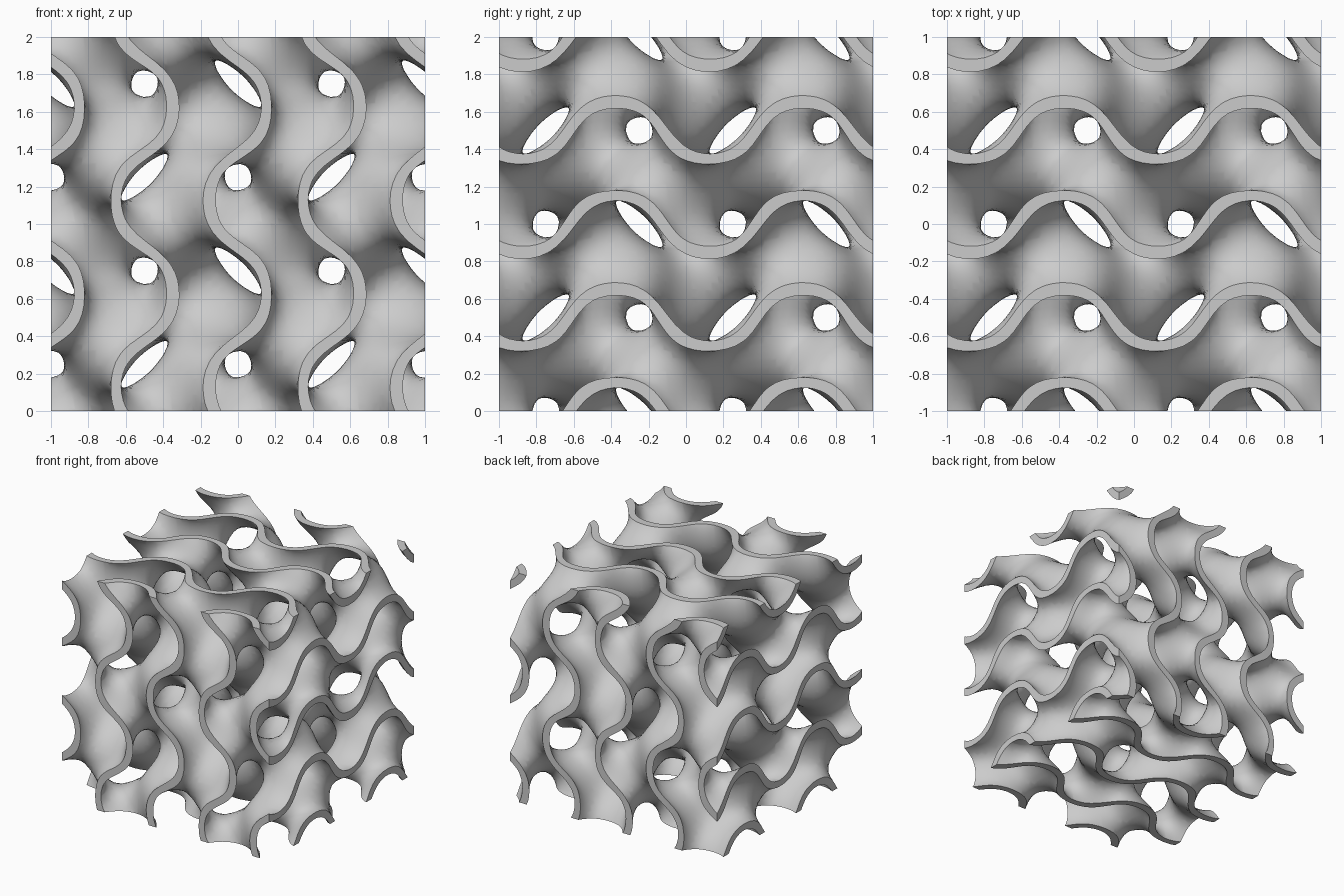
import bpy, bmesh
from math import sin, cos, tau
from mathutils import Vector

if "Cube" in bpy.data.objects:
    bpy.data.objects.remove(bpy.data.objects["Cube"], do_unlink=True)

STEP = 0.04          # sampling distance
COUNT = 57           # samples per axis, reaching past the block on all sides
START = -1.13
WALL = 0.055         # sheet thickness


def field(p):
    """Triply periodic function whose zero level is the middle of the sheet."""
    (a, b, c), (u, v, w) = [[f(tau * k) for k in p] for f in (sin, cos)]
    return a * v + b * w + c * u + u * v * w - a * b * c


def gradient(p):
    (a, b, c), (u, v, w) = [[f(tau * k) for k in p] for f in (sin, cos)]
    return tau * Vector((u * v - c * a - a * v * w - u * b * c,
                         v * w - a * b - b * u * w - v * a * c,
                         w * u - b * c - c * u * v - w * a * b))


def settle(p):
    """Move a point onto the zero level."""
    for _ in range(4):
        g = gradient(p)
        move = g * (field(p) / max(g.length_squared, 1.0))
        if move.length > STEP / 2:
            move.length = STEP / 2
        p = p - move
    return p


def place(i, j, k):
    return Vector((START + i * STEP, START + j * STEP, START + k * STEP))


def middle_sheet():
    """One vertex per crossed cell, one quad per crossed grid edge."""
    bm = bmesh.new()
    span = range(COUNT + 1)
    value = {(i, j, k): field(place(i, j, k)) for i in span for j in span for k in span}
    cells = {}

    def cell_vertex(c):
        if c not in cells:
            cells[c] = bm.verts.new(settle(place(*c) + Vector((STEP, STEP, STEP)) / 2))
        return cells[c]

    for p, f in value.items():
        for axis in range(3):
            q = list(p)
            q[axis] += 1
            g = value.get(tuple(q))
            if g is None or (f > 0) == (g > 0):
                continue
            s, t = (axis + 1) % 3, (axis + 2) % 3
            if min(p[s], p[t]) < 1 or max(p[s], p[t]) >= COUNT:
                continue
            ring = []
            for ds, dt in ((1, 1), (0, 1), (0, 0), (1, 0)):
                c = list(p)
                c[s] -= ds
                c[t] -= dt
                ring.append(cell_vertex(tuple(c)))
            bm.faces.new(ring if f > 0 else ring[::-1])
    return bm


def thicken(bm):
    """Offset the sheet to both sides and close its outer rim."""
    sheet, rim = list(bm.faces), [e for e in bm.edges if e.is_boundary]
    rim = [[lo.vert for lo in (e.link_loops[0], e.link_loops[0].link_loop_next)] for e in rim]
    other = {}
    for v in list(bm.verts):
        half = gradient(v.co).normalized() * WALL / 2
        other[v] = bm.verts.new(v.co - half)
        v.co += half
    for f in sheet:
        bm.faces.new([other[v] for v in reversed(f.verts)])
    for a, b in rim:
        bm.faces.new((b, a, other[a], other[b]))


def trim(bm):
    """Cut the walls flush with the six sides of the block and cap them."""
    for axis in range(3):
        for side in (1, -1):
            normal = Vector((0, 0, 0))
            normal[axis] = side
            cut = bmesh.ops.bisect_plane(
                bm, geom=bm.verts[:] + bm.edges[:] + bm.faces[:], dist=1e-5,
                plane_co=normal, plane_no=normal, clear_outer=True)
            edges = [e for e in cut["geom_cut"]
                     if isinstance(e, bmesh.types.BMEdge) and e.is_boundary]
            caps = bmesh.ops.holes_fill(bm, edges=edges, sides=0)["faces"]
            bmesh.ops.triangulate(bm, faces=caps)


# Wavy sheet block
bm = middle_sheet()
thicken(bm)
trim(bm)
bmesh.ops.recalc_face_normals(bm, faces=bm.faces[:])
bmesh.ops.translate(bm, verts=bm.verts[:], vec=(0, 0, 1))
mesh = bpy.data.meshes.new("wavy_lattice")
bm.to_mesh(mesh)
bm.free()
lattice = bpy.data.objects.new("wavy_lattice", mesh)
bpy.context.collection.objects.link(lattice)

# Plain grey
grey = bpy.data.materials.new("light_grey")
grey.use_nodes = True
colour = (0.6, 0.6, 0.6, 1)
grey.diffuse_color = colour
grey.node_tree.nodes["Principled BSDF"].inputs["Base Color"].default_value = colour
mesh.materials.append(grey)

# Smooth walls with crisp cut edges
bpy.ops.object.select_all(action="DESELECT")
lattice.select_set(True)
bpy.context.view_layer.objects.active = lattice
bpy.ops.object.shade_smooth_by_angle(angle=0.6)
